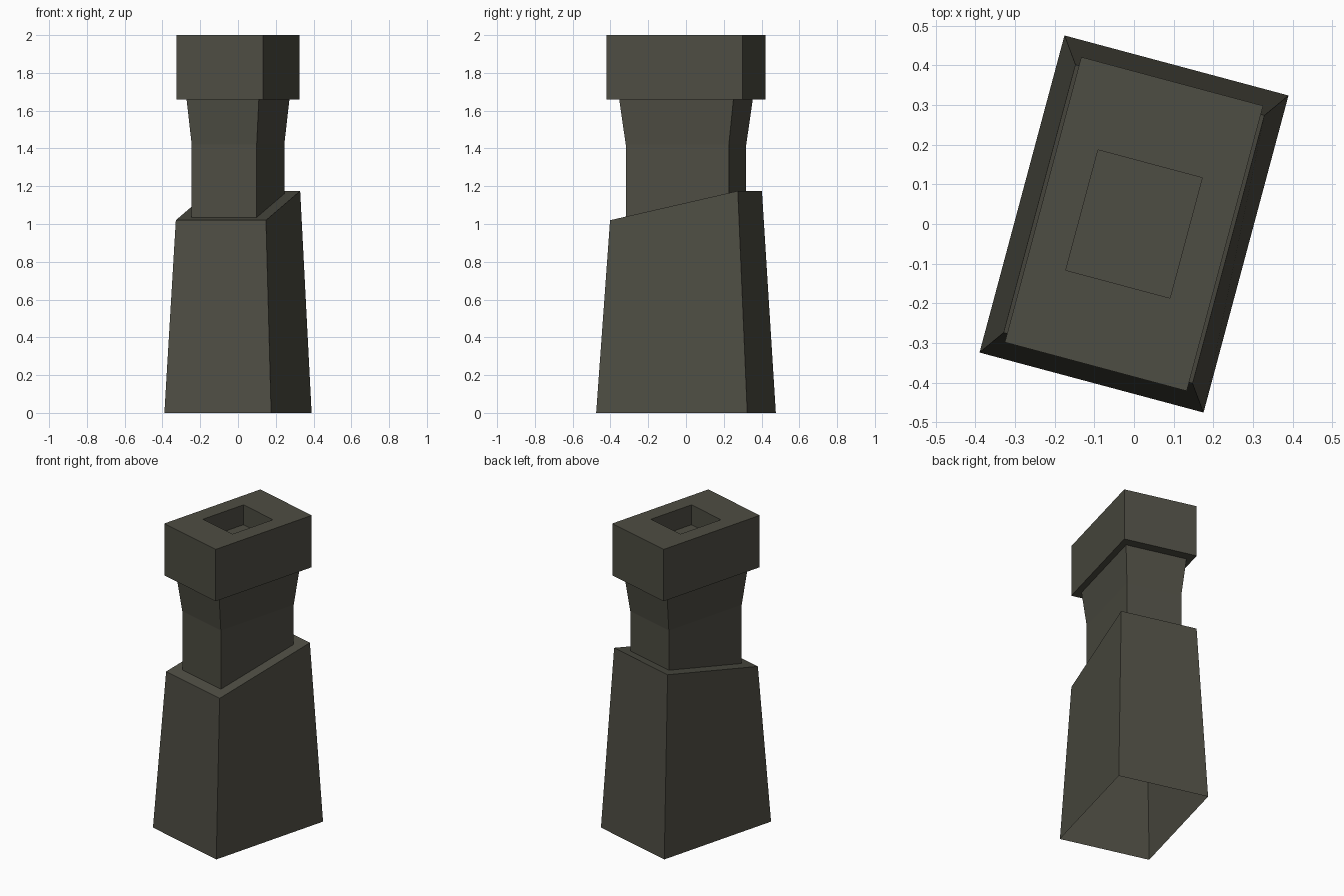
import bpy, bmesh, math
from mathutils import Matrix

if "Cube" in bpy.data.objects:
    bpy.data.objects.remove(bpy.data.objects["Cube"])

stone = bpy.data.materials.new("dark_olive_grey")
stone.diffuse_color = (0.076, 0.074, 0.056, 1)
stone.use_nodes = True
stone.node_tree.nodes["Principled BSDF"].inputs["Base Color"].default_value = stone.diffuse_color

# Rectangular sections: width, depth, z at the front edge, z at the back edge
sections = [
    (0.585, 0.828, 0.00, 0.00),     # open foot
    (0.494, 0.70, 1.02, 1.175),     # sloped shoulder, outer edge
    (0.356, 0.565, 1.035, 1.16),    # shoulder, inner edge
    (0.356, 0.565, 1.42, 1.42),     # straight neck
    (0.396, 0.626, 1.66, 1.66),     # flared neck
    (0.475, 0.745, 1.66, 1.66),     # cap underside
    (0.475, 0.745, 2.00, 2.00),     # cap top
    (0.272, 0.314, 2.00, 2.00),     # recess rim
    (0.272, 0.314, 1.87, 1.87),     # recess floor
]


def rectangle(bm, w, d, z_front, z_back):
    return [bm.verts.new((sx * w / 2, sy * d / 2, z_front if sy < 0 else z_back))
            for sx, sy in ((-1, -1), (1, -1), (1, 1), (-1, 1))]


# Skin the sections from foot to recess as one continuous shell
bm = bmesh.new()
rings = [rectangle(bm, *s) for s in sections]
for a, b in zip(rings, rings[1:]):
    for i in range(4):
        j = (i + 1) % 4
        bm.faces.new((a[i], a[j], b[j], b[i]))
bm.faces.new(rings[-1])

# The whole pillar is turned slightly about its vertical axis
bm.transform(Matrix.Rotation(math.radians(-15), 4, 'Z'))

mesh = bpy.data.meshes.new("stone_pillar")
bm.to_mesh(mesh)
bm.free()
mesh.materials.append(stone)
pillar = bpy.data.objects.new("stone_pillar", mesh)
bpy.context.collection.objects.link(pillar)
